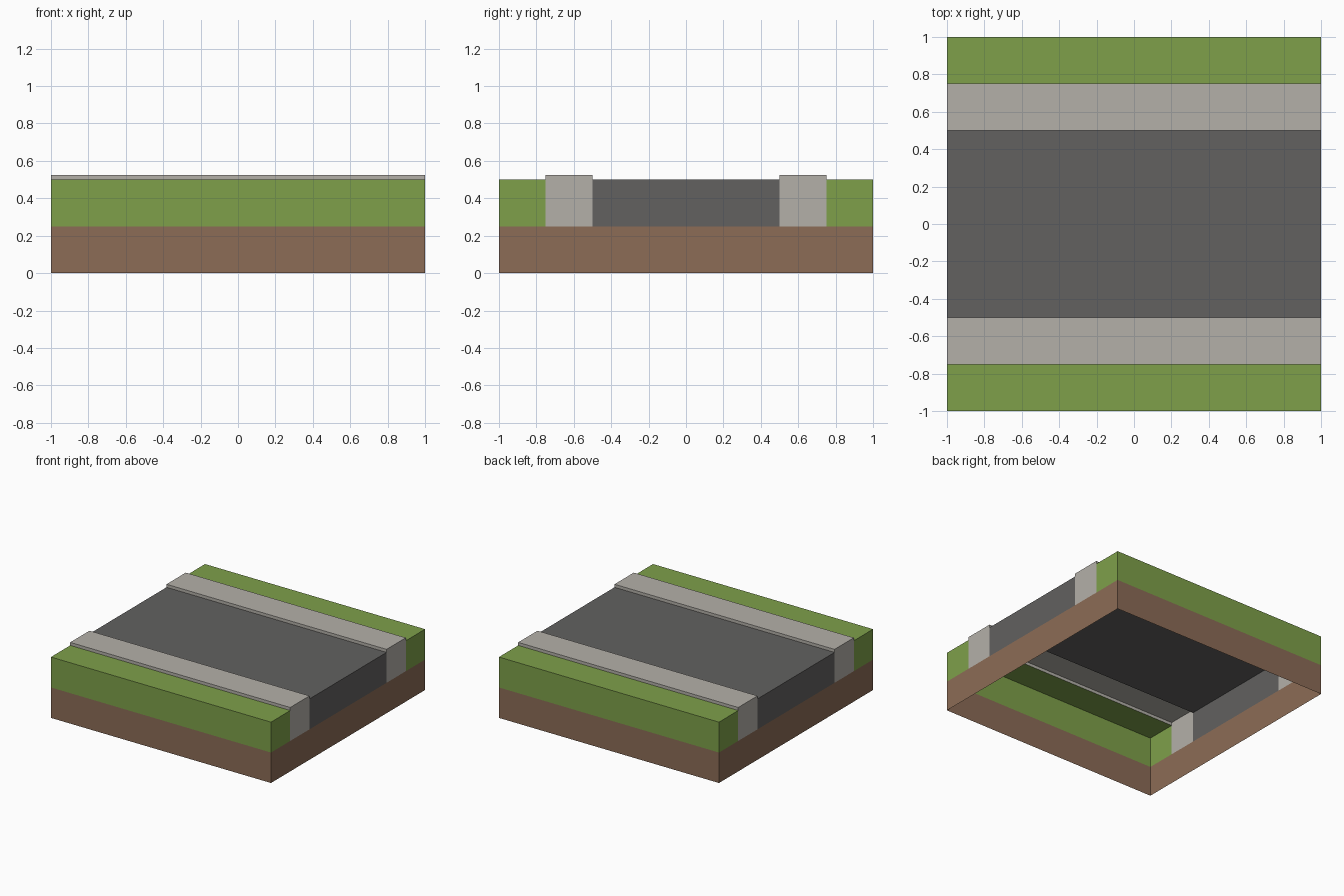
import bpy, bmesh

if "Cube" in bpy.data.objects:
    bpy.data.objects.remove(bpy.data.objects["Cube"])

BASE, DECK, KERB = 0.25, 0.50, 0.525   # heights of soil top, road top, pavement top


def material(name, rgb):
    def lin(c):
        c /= 255
        return c / 12.92 if c <= 0.04045 else ((c + 0.055) / 1.055) ** 2.4
    m = bpy.data.materials.new(name)
    m.diffuse_color = (*[lin(c) for c in rgb], 1)
    m.use_nodes = True
    m.node_tree.nodes["Principled BSDF"].inputs["Base Color"].default_value = m.diffuse_color
    return m


def finish(name, bm, mat):
    me = bpy.data.meshes.new(name)
    bm.to_mesh(me)
    bm.free()
    me.materials.append(mat)
    ob = bpy.data.objects.new(name, me)
    bpy.context.collection.objects.link(ob)


def strip(name, skin, mat):
    """Open shell: (y, z) skin swept along x, with end faces down to the soil."""
    bm = bmesh.new()
    left = [bm.verts.new((-1, y, z)) for y, z in skin]
    right = [bm.verts.new((1, y, z)) for y, z in skin]
    for i in range(len(skin) - 1):
        bm.faces.new((left[i], right[i], right[i + 1], left[i + 1]))
    # end faces, adding base corners where the skin does not reach the soil
    for x, row in ((-1, left), (1, right)):
        loop = list(row)
        if skin[0][1] > BASE:
            loop.insert(0, bm.verts.new((x, skin[0][0], BASE)))
        if skin[-1][1] > BASE:
            loop.append(bm.verts.new((x, skin[-1][0], BASE)))
        bm.faces.new(loop if x < 0 else loop[::-1])
    finish(name, bm, mat)


soil = material("soil brown", (140, 108, 86))
grass = material("grass green", (126, 160, 74))
stone = material("pavement grey", (180, 176, 169))
tarmac = material("road dark grey", (98, 97, 96))

# soil skirt: four walls, open above and below
bm = bmesh.new()
corners = [(-1, -1), (1, -1), (1, 1), (-1, 1)]
low = [bm.verts.new((x, y, 0)) for x, y in corners]
high = [bm.verts.new((x, y, BASE)) for x, y in corners]
for i in range(4):
    j = (i + 1) % 4
    bm.faces.new((low[i], low[j], high[j], high[i]))
finish("soil_skirt", bm, soil)

# road surface
strip("road", [(-0.5, DECK), (0.5, DECK)], tarmac)

# grass verges and raised pavements on both sides
strip("front_grass", [(-1, BASE), (-1, DECK), (-0.75, DECK)], grass)
strip("back_grass", [(0.75, DECK), (1, DECK), (1, BASE)], grass)
for side, a, b in (("front", -0.75, -0.5), ("back", 0.5, 0.75)):
    strip(side + "_pavement", [(a, DECK), (a, KERB), (b, KERB), (b, DECK)], stone)
